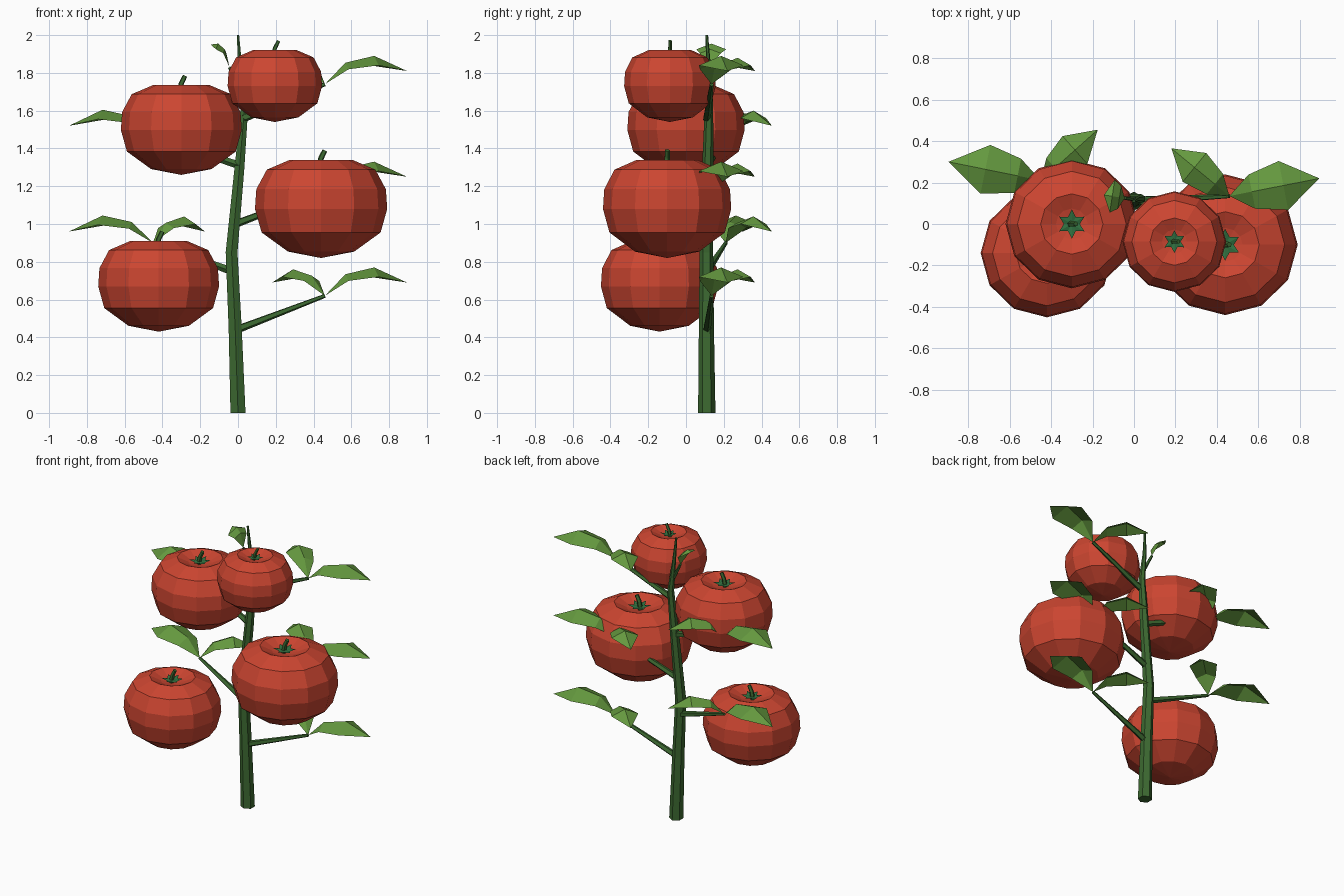
import bpy, bmesh, math
from mathutils import Vector

if "Cube" in bpy.data.objects:
    bpy.data.objects.remove(bpy.data.objects["Cube"])


def material(name, rgb):
    m = bpy.data.materials.new(name)
    m.diffuse_color = (*rgb, 1)
    m.use_nodes = True
    m.node_tree.nodes["Principled BSDF"].inputs["Base Color"].default_value = m.diffuse_color
    return m


RED = material("fruit_red", (0.6, 0.06, 0.03))
STEM = material("stem_green", (0.045, 0.14, 0.03))
LEAF = material("leaf_green", (0.13, 0.32, 0.05))
CALYX = material("calyx_green", (0.03, 0.16, 0.05))


def finish(bm, name, mat, closed=True):
    if closed:
        bmesh.ops.recalc_face_normals(bm, faces=bm.faces)
    me = bpy.data.meshes.new(name)
    bm.to_mesh(me)
    bm.free()
    me.materials.append(mat)
    ob = bpy.data.objects.new(name, me)
    bpy.context.collection.objects.link(ob)
    return ob


def bridge(bm, a, b):
    n = len(a)
    for i in range(n):
        bm.faces.new((a[i], a[(i + 1) % n], b[(i + 1) % n], b[i]))


def tube(name, pts, radii, sides, mat):
    """Tapered tube with flat ends through a few points."""
    bm = bmesh.new()
    pts = [Vector(p) for p in pts]
    rings = []
    for i, (p, r) in enumerate(zip(pts, radii)):
        d = (pts[min(i + 1, len(pts) - 1)] - pts[max(i - 1, 0)]).normalized()
        if i == 0 and p.z == 0:
            d = Vector((0, 0, 1))
        u = d.cross(Vector((1, 0, 0))).normalized()
        v = d.cross(u)
        rings.append([bm.verts.new(p + r * (math.cos(t) * u + math.sin(t) * v))
                      for t in (math.tau * k / sides for k in range(sides))])
    for a, b in zip(rings, rings[1:]):
        bridge(bm, a, b)
    bm.faces.new(rings[0])
    bm.faces.new(rings[-1])
    return finish(bm, name, mat)


def fruit(name, x, y, r, z0, z1):
    """Squashed 12-sided fruit with a dimple, star calyx and short stalk."""
    profile = [(.24, .87), (.47, 1), (.82, .8), (.98, .4), (1, 0), (.9, -.48), (.5, -.87)]
    h, zc = (z1 - z0) / 2, (z0 + z1) / 2
    bm = bmesh.new()
    rings = [[bm.verts.new((x + r * pr * math.cos(t), y + r * .97 * pr * math.sin(t), zc + h * pz))
              for t in (math.tau * k / 12 for k in range(12))] for pr, pz in profile]
    for a, b in zip(rings, rings[1:]):
        bridge(bm, a, b)
    for ring, pz in ((rings[0], .8), (rings[-1], -1)):
        c = bm.verts.new((x, y, zc + h * pz))
        for i in range(12):
            bm.faces.new((ring[i], ring[(i + 1) % 12], c))
    finish(bm, name, RED)

    bm = bmesh.new()
    zs = zc + h * .9
    star = []
    for k in range(12):
        rr = r * (.22 if k % 2 else .12)
        t = math.tau * k / 12
        star.append(bm.verts.new((x + rr * math.cos(t), y + rr * math.sin(t),
                                  zs + (.04 * h if k % 2 else 0))))
    c = bm.verts.new((x, y, zs))
    for k in range(12):
        bm.faces.new((c, star[k], star[(k + 1) % 12]))
    finish(bm, name + "_calyx", CALYX, False)
    tube(name + "_stalk", [(x - .01, y, zc + h * .82), (x, y, z1 + .01), (x + .02, y, z1 + .05)],
         (r * .05, r * .045, r * .04), 5, STEM)


def leaf(name, base, tip, peak, width, fold=.05):
    """Folded leaf: raised midrib, two side edges, pointed at both ends."""
    base, tip = Vector(base), Vector(tip)
    d = tip - base
    side = Vector((-d.y, d.x, 0)).normalized()
    bm = bmesh.new()
    a, b = bm.verts.new(base), bm.verts.new(tip)
    rows = []
    for t, w, z in ((.25, .7, .76), (.6, 1, 1)):
        p = Vector((base.x + d.x * t, base.y + d.y * t, base.z + peak * z))
        drop = Vector((0, 0, fold * w))
        rows.append([bm.verts.new(q) for q in (p + side * width * w - drop, p,
                                               p - side * width * w - drop)])
    m, n = rows
    for f in ((a, m[1], m[0]), (a, m[2], m[1]), (m[0], m[1], n[1], n[0]),
              (m[1], m[2], n[2], n[1]), (n[0], n[1], b), (n[1], n[2], b)):
        bm.faces.new(f)
    finish(bm, name, LEAF, False)


# main stem
tube("main_stem",
     [(0, .11, 0), (-.015, .108, .45), (-.034, .108, .85), (.008, .115, 1.3),
      (.035, .122, 1.62), (.012, .12, 1.82), (0, .11, 2)],
     (.046, .04, .036, .03, .022, .013, .007), 6, STEM)

# leafy side branches, alternating right and left up the stem
for i in range(3):
    dz = .56 * i
    sx = (-.01, -.015, .03)[i]
    j = Vector((.46, .135, .62 + dz))
    tube(f"right_branch_{i + 1}", [(sx, .11, .44 + dz), j], (.022, .011), 5, STEM)
    leaf(f"right_outer_leaf_{i + 1}", j, j + Vector((.435, .085, .07)), .15, .12)
    leaf(f"right_inner_leaf_{i + 1}", j, j + Vector((-.28, .23, .07)), .14, .09, .04)
for i in range(2):
    dz = .56 * i
    j = Vector((-.45, .21, .9 + dz))
    tube(f"left_branch_{i + 1}", [((-.03, .01)[i], .11, .75 + dz), j], (.022, .011), 5, STEM)
    leaf(f"left_outer_leaf_{i + 1}", j, j + Vector((-.445, .09, .06)), .145, .12)
    leaf(f"left_inner_leaf_{i + 1}", j, j + Vector((.275, .245, .06)), .14, .09, .04)

# small young leaf at the top
tube("top_branch", [(.01, .12, 1.72), (-.045, .125, 1.83)], (.013, .009), 5, STEM)
leaf("top_leaf", (-.045, .125, 1.83), (-.145, .14, 1.95), .125, .08, .03)

# fruits
fruit("upper_left_fruit", -.30, 0, .32, 1.26, 1.735)
fruit("top_fruit", .195, -.085, .25, 1.54, 1.92)
fruit("right_fruit", .44, -.10, .35, .82, 1.34)
fruit("lower_left_fruit", -.42, -.14, .32, .43, .91)
